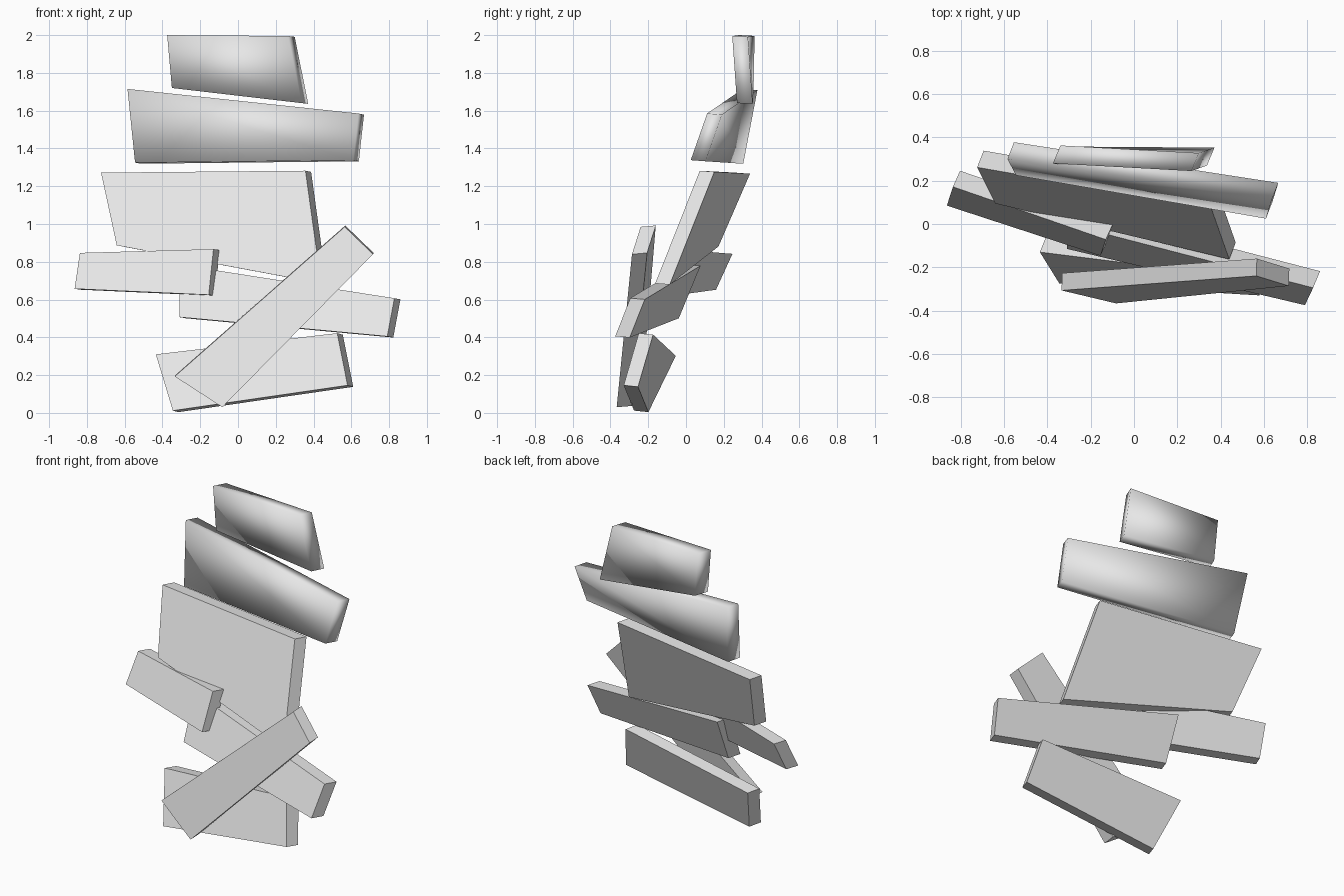
import bpy
import bmesh
from mathutils import Vector

grey = bpy.data.materials.new("stone_grey")
grey.diffuse_color = (0.8, 0.8, 0.8, 1)


def slab(name, front, depth, smooth=False):
    """Four-cornered front face (TL, TR, BR, BL) pushed back by a depth vector."""
    bm = bmesh.new()
    depth = Vector(depth)
    a = [bm.verts.new(p) for p in front]
    b = [bm.verts.new(Vector(p) + depth) for p in front]
    bm.faces.new(a)
    bm.faces.new(b[::-1])
    for i in range(4):
        j = (i + 1) % 4
        bm.faces.new((a[j], a[i], b[i], b[j]))
    bmesh.ops.recalc_face_normals(bm, faces=bm.faces[:])
    for f in bm.faces:
        f.smooth = smooth
    mesh = bpy.data.meshes.new(name)
    bm.to_mesh(mesh)
    bm.free()
    mesh.materials.append(grey)
    obj = bpy.data.objects.new(name, mesh)
    bpy.context.collection.objects.link(obj)
    return obj


# Two softly shaded slabs at the top
slab("top_slab", [(-0.375, 0.28, 2.0), (0.265, 0.245, 1.995),
                  (0.337, 0.27, 1.64), (-0.35, 0.275, 1.72)],
     (0.035, 0.083, -0.004), True)
slab("upper_slab", [(-0.585, 0.30, 1.715), (0.637, 0.112, 1.585),
                    (0.61, 0.025, 1.338), (-0.545, 0.225, 1.325)],
     (0.03, 0.078, -0.006), True)

# Large leaning middle slab
slab("middle_slab", [(-0.725, 0.262, 1.272), (0.357, 0.073, 1.282),
                     (0.44, -0.163, 0.685), (-0.642, 0.095, 0.887)],
     (0.03, 0.077, -0.006))

# Small slab on the left and long slab below it
slab("left_slab", [(-0.837, 0.172, 0.847), (-0.13, -0.072, 0.867),
                   (-0.155, -0.147, 0.625), (-0.865, 0.085, 0.657)],
     (0.033, 0.074, -0.005))
slab("lower_slab", [(-0.31, 0.0, 0.785), (0.828, -0.295, 0.607),
                    (0.79, -0.375, 0.405), (-0.31, -0.115, 0.507)],
     (0.032, 0.077, -0.006))

# Diagonal plank leaning across the front
slab("diagonal_plank", [(0.565, -0.24, 0.985), (0.715, -0.286, 0.84),
                        (-0.083, -0.367, 0.03), (-0.335, -0.307, 0.193)],
     (0.003, 0.08, 0.007))

# Bottom slab
slab("base_slab", [(-0.435, -0.13, 0.31), (0.525, -0.25, 0.422),
                   (0.58, -0.33, 0.146), (-0.345, -0.275, 0.012)],
     (0.03, 0.076, -0.008))
